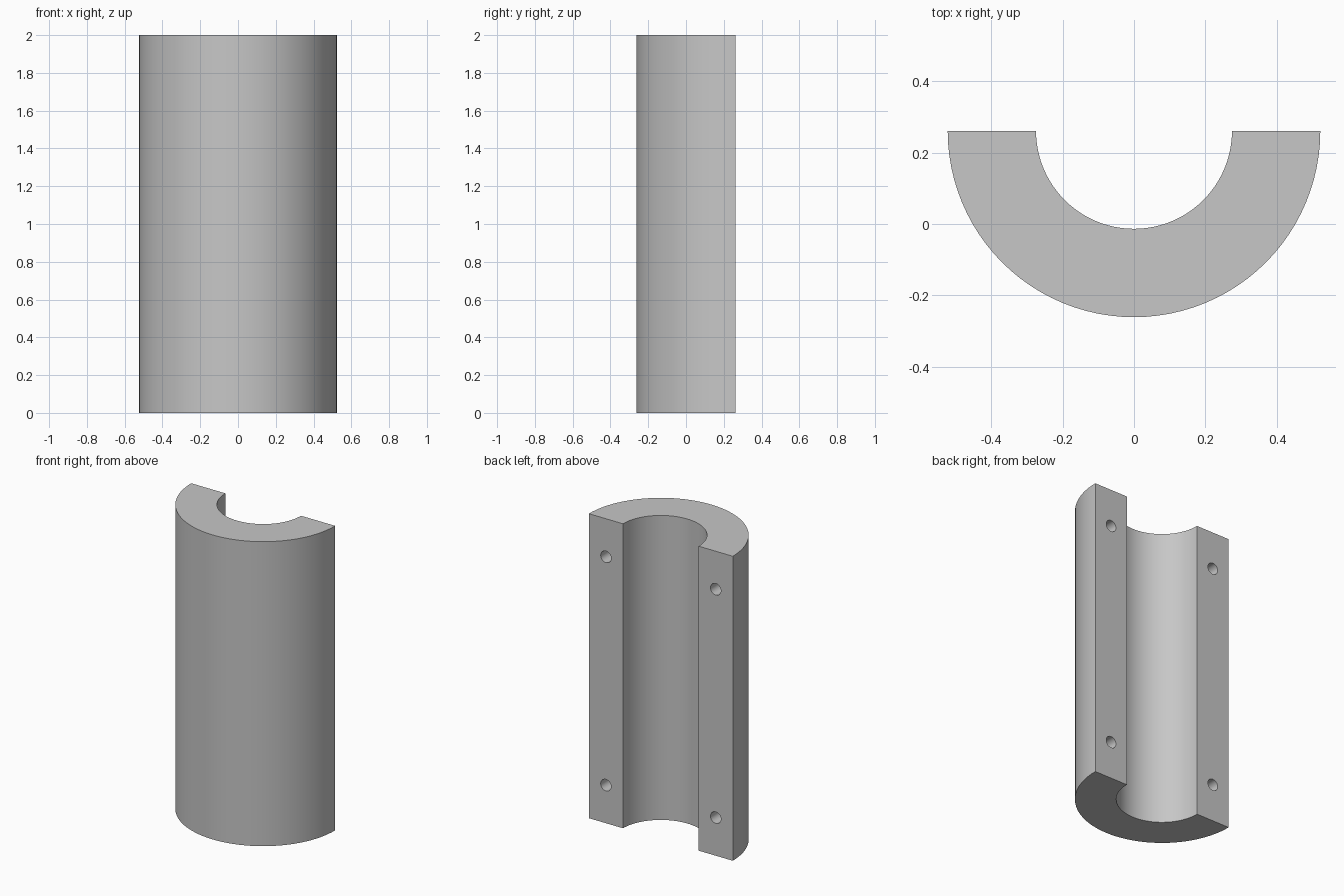
import bpy, bmesh, math
from mathutils import Matrix

if "Cube" in bpy.data.objects:
    bpy.data.objects.remove(bpy.data.objects["Cube"])

OUTER, INNER, HEIGHT = 0.523, 0.275, 2.0
SPLIT_Y = OUTER / 2          # flat mating plane of the half shell
HOLE_RADIUS, HOLE_DEPTH = 0.038, 0.2
STEPS = 48


def grey_material():
    mat = bpy.data.materials.new("plain grey")
    mat.use_nodes = True
    colour = (0.57, 0.57, 0.57, 1)
    mat.diffuse_color = colour
    mat.node_tree.nodes["Principled BSDF"].inputs["Base Color"].default_value = colour
    return mat


def make_object(name, bm):
    bmesh.ops.recalc_face_normals(bm, faces=bm.faces)
    mesh = bpy.data.meshes.new(name)
    bm.to_mesh(mesh)
    bm.free()
    obj = bpy.data.objects.new(name, mesh)
    bpy.context.collection.objects.link(obj)
    return obj


def half_arc(radius):
    angles = [math.pi * (1 + i / STEPS) for i in range(STEPS + 1)]
    return [(radius * math.cos(a), SPLIT_Y + radius * math.sin(a), 0) for a in angles]


# Half shell: C-shaped profile extruded upward
bm = bmesh.new()
outline = half_arc(OUTER) + half_arc(INNER)[::-1]
face = bm.faces.new([bm.verts.new(p) for p in outline])
result = bmesh.ops.extrude_face_region(bm, geom=[face])
top = [v for v in result["geom"] if isinstance(v, bmesh.types.BMVert)]
bmesh.ops.translate(bm, verts=top, vec=(0, 0, HEIGHT))
shell = make_object("half_shell", bm)
shell.data.materials.append(grey_material())

# Blind pin holes in the two mating faces
bm = bmesh.new()
for x in (-1, 1):
    for z in (0.25, HEIGHT - 0.25):
        place = Matrix.Translation((x * (OUTER + INNER) / 2, SPLIT_Y, z))
        bmesh.ops.create_cone(bm, cap_ends=True, segments=32, radius1=HOLE_RADIUS,
                              radius2=HOLE_RADIUS, depth=HOLE_DEPTH * 2,
                              matrix=place @ Matrix.Rotation(math.pi / 2, 4, "X"))
cutter = make_object("hole_cutter", bm)
cutter.hide_render = True

cut = shell.modifiers.new("pin holes", "BOOLEAN")
cut.operation = "DIFFERENCE"
cut.solver = "EXACT"
cut.object = cutter

bpy.ops.object.select_all(action="DESELECT")
shell.select_set(True)
bpy.context.view_layer.objects.active = shell
bpy.ops.object.modifier_apply(modifier=cut.name)
bpy.data.objects.remove(cutter)
bpy.ops.object.shade_smooth_by_angle(angle=math.radians(30))
